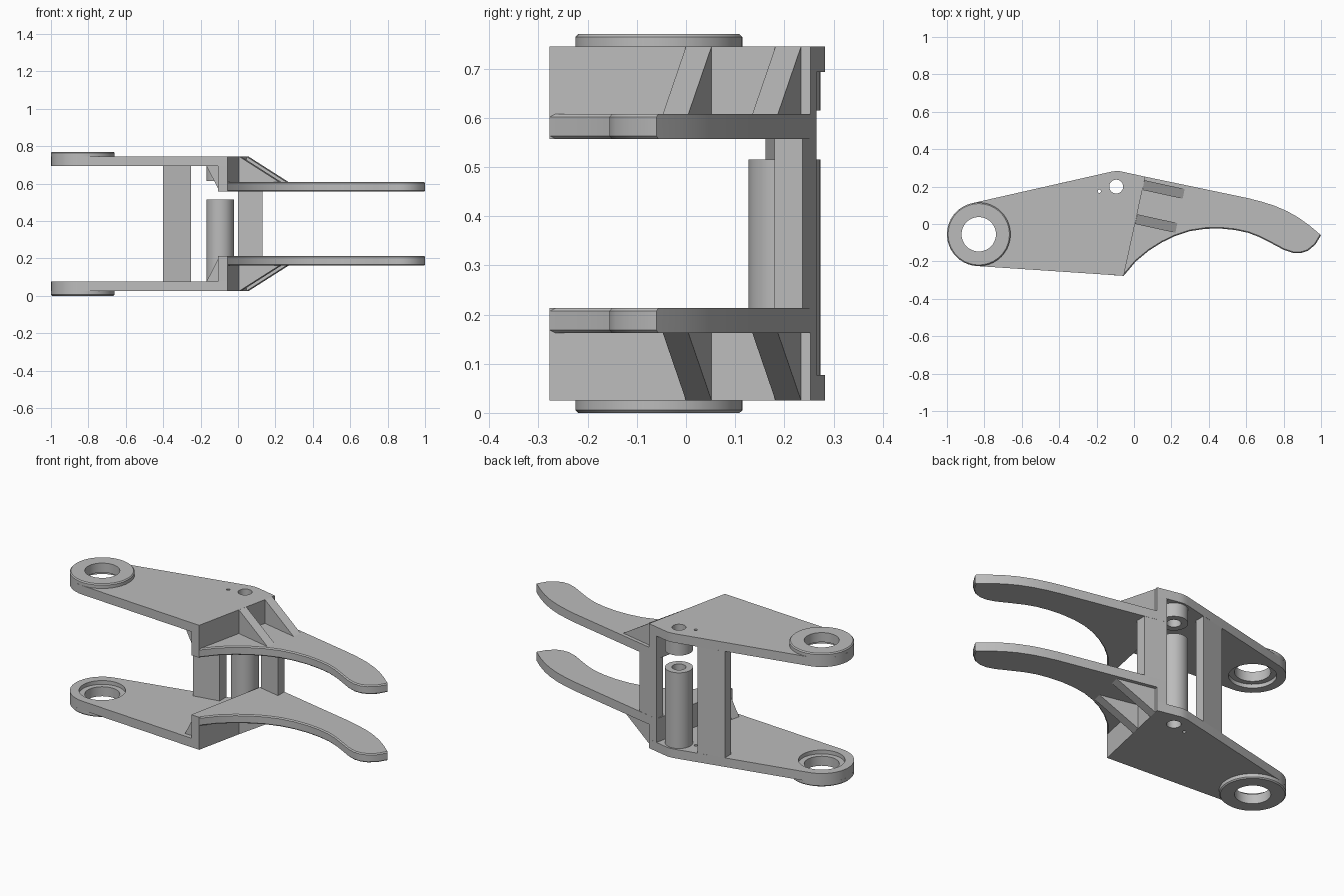
import bpy, bmesh
from math import cos, sin, radians
from mathutils import Vector

MID = 0.385            # height of the symmetry plane
RING = (-0.83, -0.055)  # pivot ring centre
PIN = (-0.095, 0.2)    # pin axis

old = bpy.data.objects.get("Cube")
if old:
    bpy.data.objects.remove(old, do_unlink=True)

grey = bpy.data.materials.new("plain_grey")
grey.use_nodes = True
grey.diffuse_color = (0.5, 0.5, 0.5, 1)
grey.node_tree.nodes["Principled BSDF"].inputs["Base Color"].default_value = (0.5, 0.5, 0.5, 1)


def arc(centre, r, a0, a1, n):
    steps = [radians(a0 + (a1 - a0) * i / n) for i in range(n + 1)]
    return [(centre[0] + r * cos(a), centre[1] + r * sin(a)) for a in steps]


def solid(name, points, push, bevel_rule=None):
    """Extrude a planar polygon along a vector; coordinates use world z."""
    bm = bmesh.new()
    verts = [bm.verts.new(Vector(p) - Vector((0, 0, MID))) for p in points]
    face = bm.faces.new(verts)
    out = bmesh.ops.extrude_face_region(bm, geom=[face])
    moved = [v for v in out["geom"] if isinstance(v, bmesh.types.BMVert)]
    bmesh.ops.translate(bm, verts=moved, vec=push)
    bmesh.ops.recalc_face_normals(bm, faces=bm.faces)
    if bevel_rule:
        edges = [e for e in bm.edges if bevel_rule(e)]
        bmesh.ops.bevel(bm, geom=edges, offset=0.006, segments=1, affect='EDGES')
    mesh = bpy.data.meshes.new(name)
    bm.to_mesh(mesh)
    bm.free()
    mesh.materials.append(grey)
    ob = bpy.data.objects.new(name, mesh)
    ob.location.z = MID
    bpy.context.collection.objects.link(ob)
    return ob


def slab(name, outline, z0, z1, bevel_rule=None):
    return solid(name, [(x, y, z0) for x, y in outline], (0, 0, z1 - z0), bevel_rule)


def cylinder(name, centre, r, z0, z1, n=40, bevel_rule=None):
    return slab(name, arc(centre, r, 0, 360, n)[:-1], z0, z1, bevel_rule)


def finish(ob, mirror=True, cutters=()):
    """Mirror to the lower side, cut the holes, then shade."""
    bpy.ops.object.select_all(action='DESELECT')
    ob.select_set(True)
    bpy.context.view_layer.objects.active = ob
    if mirror:
        m = ob.modifiers.new("mirror", 'MIRROR')
        m.use_axis = (False, False, True)
        m.use_mirror_merge = False
        bpy.ops.object.modifier_apply(modifier=m.name)
    for c in cutters:
        b = ob.modifiers.new("cut", 'BOOLEAN')
        b.object, b.operation, b.solver = c, 'DIFFERENCE', 'EXACT'
        bpy.ops.object.modifier_apply(modifier=b.name)
    bpy.ops.object.shade_smooth_by_angle(angle=radians(25))


# Cutters
ring_bore = cylinder("ring_bore", RING, 0.092, -0.1, 0.9)
ring_recess = cylinder("ring_recess", RING, 0.122, 0.055, 0.715)
pin_bore = cylinder("pin_bore", PIN, 0.037, -0.1, 0.9, 32)
small_bore = cylinder("small_bore", (-0.185, 0.175), 0.009, -0.1, 0.9, 16)
cutters = [ring_bore, ring_recess, pin_bore, small_bore]

# Side plates
front_corner, back_corner = (-0.055, -0.277), (0.06, 0.253)
plate = slab("side_plate",
             arc(RING, 0.17, 102.6, 266.5, 20)
             + [front_corner, back_corner, (-0.055, 0.278), (-0.075, 0.282),
                (-0.095, 0.283), (-0.12, 0.28)], 0.693, 0.745)
finish(plate, cutters=cutters)

# Raised pivot rings
ring = cylinder("pivot_ring", RING, 0.17, 0.745, 0.77, 40,
                lambda e: all(v.co.z > 0.77 - MID - 1e-4 for v in e.verts))
finish(ring, cutters=[ring_bore])

# Slanted step walls joining plates to fingers
wall = slab("step_wall", [front_corner, back_corner, (0.003, 0.265), (-0.107, -0.274)],
            0.557, 0.693)
finish(wall)

# Curved fingers, chamfered along the concave edge
inner = [front_corner, (0.01, -0.2), (0.08, -0.142), (0.15, -0.098), (0.22, -0.064),
         (0.3, -0.038), (0.38, -0.026), (0.46, -0.024), (0.54, -0.032), (0.61, -0.047),
         (0.67, -0.07), (0.74, -0.106), (0.8, -0.138), (0.85, -0.155), (0.89, -0.156),
         (0.93, -0.143), (0.97, -0.11), (1.0, -0.06)]
outer = [(0.94, -0.009), (0.88, 0.034), (0.82, 0.068), (0.75, 0.098), (0.68, 0.12),
         (0.61, 0.138), back_corner]
concave = {(round(x, 3), round(y, 3)) for x, y in inner}


def on_concave(e):
    a, b = e.verts
    flat = abs(a.co.z - b.co.z) < 1e-5
    return flat and len({(round(v.co.x, 3), round(v.co.y, 3)) for v in e.verts} & concave) == 2 \
        and not e.is_boundary


finish(slab("finger", inner + outer, 0.557, 0.608, on_concave))

# Sloping ribs on the outer side of each finger
along, across = Vector((0.215, -0.047, 0)), Vector((0.011, 0.052, 0))
for name, x, y in (("back_rib", 0.045, 0.182), ("front_rib", 0.006, 0.0)):
    base = Vector((x, y, 0.608))
    finish(solid(name, [base, base + along, base + Vector((0, 0, 0.137))], across))

# Small gussets inside the step walls
finish(solid("inner_gusset", [(-0.168, -0.245, 0.693), (-0.098, -0.245, 0.693),
                              (-0.098, -0.245, 0.557)], (0.011, 0.05, 0)))

# Upright struts along the back edge
finish(slab("long_strut", [(-0.4, 0.162), (-0.25, 0.19), (-0.25, 0.25), (-0.4, 0.217)],
            0.077, 0.693), mirror=False)
finish(slab("short_strut", [(0.0, 0.208), (0.13, 0.18), (0.13, 0.237), (0.003, 0.265)],
            0.213, 0.557), mirror=False)

# Pin sleeve below and short boss above
finish(cylinder("pin_sleeve", PIN, 0.073, 0.077, 0.515), False, [pin_bore])
finish(cylinder("pin_boss", PIN, 0.073, 0.615, 0.693), False, [pin_bore])

# Remove the cutters
for c in cutters:
    bpy.data.objects.remove(c, do_unlink=True)
